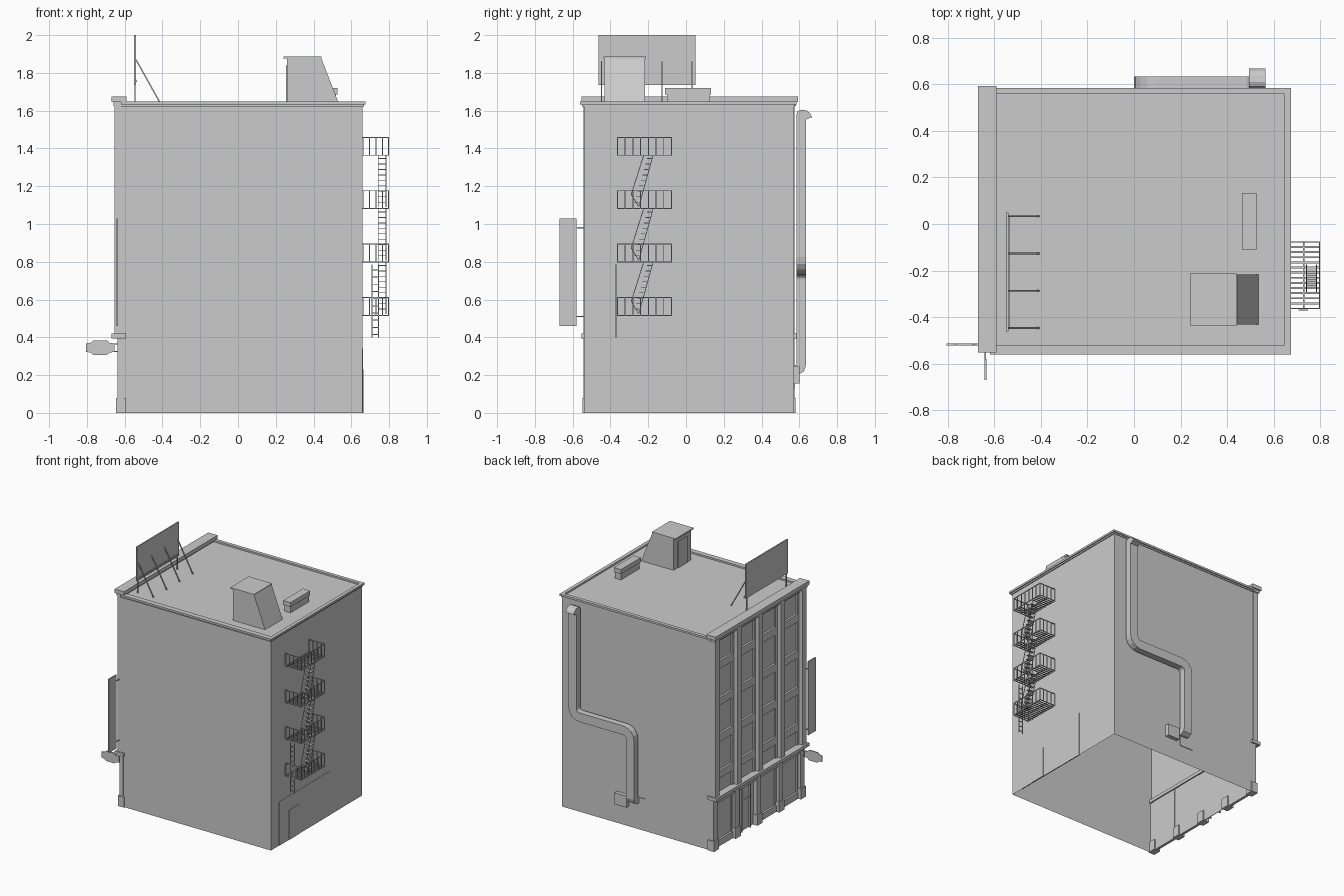
import bpy, bmesh, math
from mathutils import Vector

if "Cube" in bpy.data.objects:
    bpy.data.objects.remove(bpy.data.objects["Cube"])


def finish(name, bm):
    bmesh.ops.recalc_face_normals(bm, faces=bm.faces)
    me = bpy.data.meshes.new(name)
    bm.to_mesh(me)
    bm.free()
    ob = bpy.data.objects.new(name, me)
    bpy.context.collection.objects.link(ob)
    return ob


def add_box(bm, b):
    x0, x1, y0, y1, z0, z1 = b
    vs = bmesh.ops.create_cube(bm, size=1)["verts"]
    for v in vs:
        v.co = Vector((x1 if v.co.x > 0 else x0, y1 if v.co.y > 0 else y0, z1 if v.co.z > 0 else z0))


def boxes(name, items):
    bm = bmesh.new()
    for b in items:
        add_box(bm, b)
    return finish(name, bm)


def bars(name, segs, t):
    # square bars between pairs of points
    bm = bmesh.new()
    for a, b in segs:
        a, b = Vector(a), Vector(b)
        d = b - a
        q = d.to_track_quat('Z', 'Y')
        for v in bmesh.ops.create_cube(bm, size=1)["verts"]:
            v.co = (a + b) / 2 + q @ Vector((v.co.x * t, v.co.y * t, v.co.z * d.length))
    return finish(name, bm)


def prism(name, axis, pts, a, b):
    # outline in YZ (axis x) or XZ (axis y), extruded from a to b
    bm = bmesh.new()
    put = (lambda p, d: (d, p[0], p[1])) if axis == 'x' else (lambda p, d: (p[0], d, p[1]))
    lo = [bm.verts.new(put(p, a)) for p in pts]
    hi = [bm.verts.new(put(p, b)) for p in pts]
    bm.faces.new(lo)
    bm.faces.new(hi)
    n = len(pts)
    for i in range(n):
        bm.faces.new((lo[i], lo[(i + 1) % n], hi[(i + 1) % n], hi[i]))
    return finish(name, bm)


# Wall shell, open underneath and on the facade side
bm = bmesh.new()
add_box(bm, (-.62, .66, -.54, .572, 0, 1.635))
bm.normal_update()
bmesh.ops.delete(bm, geom=[f for f in bm.faces if f.normal.z < -.5 or f.normal.x < -.5], context='FACES')
finish("wall_shell", bm)

# Roof edge and facade cornice
def rim(o, i, z0, z1):
    return [(-.62, o, -.56 + .027 * i, -.52, z0, z1), (-.62, o, .558, .585 - .027 * i, z0, z1),
            (.648, o, -.52, .558, z0, z1)]
boxes("roof_edge", rim(.675, 0, 1.633, 1.648))
boxes("roof_edge_moulding", rim(.667, .3, 1.622, 1.633))
boxes("facade_cornice", [(-.67, -.59, -.553, .593, 1.645, 1.675), (-.66, -.6, -.545, .582, 1.625, 1.645)])
boxes("facade_ledge", [(-.67, -.593, -.553, .585, .395, .42)])

# Facade pilasters
W = .05
ys = [-.517 + i * .2665 for i in range(5)]
boxes("upper_pilasters", [(-.655, -.612, y - W / 2, y + W / 2, .42, 1.63) for y in ys])
boxes("lower_pilasters", [(-.637, -.605, y - W / 2, y + W / 2, 0, .395) for y in ys])
boxes("pilaster_bases", [(-.646, -.593, y - W / 2 - .007, y + W / 2 + .007, 0, .08) for y in ys])

# Facade bays: windows, spandrels, shopfronts
win, span, frame, shop, trim = [], [], [], [], []
for i in range(4):
    a, b = ys[i] + W / 2, ys[i + 1] - W / 2
    win.append((-.614, -.61, a, b, .41, 1.63))
    span.append((-.634, -.613, a, b, 1.60, 1.63))
    for k in range(4):
        z = .53 + k * .283
        span.append((-.63, -.613, a + .025, b - .025, z, z + .06))
    frame += [(-.626, -.613, a, a + .022, .42, 1.6), (-.626, -.613, b - .022, b, .42, 1.6)]
    shop.append((-.606, -.602, a, b, 0, .4))
    trim.append((-.628, -.605, a, b, .345, .395))
    if i == 2:
        trim += [(-.622, -.605, a + .05, a + .062, 0, .345), (-.622, -.605, b - .062, b - .05, 0, .345),
                 (-.618, -.605, a + .06, b - .06, .24, .255)]
    else:
        trim += [(-.622, -.605, a, b, 0, .05), (-.616, -.605, a, a + .015, .05, .345),
                 (-.616, -.605, b - .015, b, .05, .345)]
boxes("window_panels", win)
boxes("spandrels", span)
boxes("window_frames", frame)
boxes("shopfront_panels", shop)
boxes("shopfront_trim", trim)

# Right wall panel and side door
boxes("side_wall_panel", [(.655, .662, -.44, .19, 0, .34)])
boxes("side_door", [(.66, .665, -.32, -.2, 0, .23)])

# Rooftop billboard
boxes("billboard", [(-.55, -.54, -.463, .05, 1.735, 2.0)])
sy = [-.447 + i * .16 for i in range(4)]
bars("billboard_struts", [((-.54, y, 1.87), (-.41, y, 1.637)) for y in sy]
     + [((-.545, y, 1.74), (-.545, y, 1.637)) for y in (sy[0], sy[3])]
     + [((-.537, sy[0], 1.755), (-.537, sy[3], 1.755))], .007)

# Stair head and roof vent
prism("stair_head", 'y', [(.26, 1.635), (.26, 1.88), (.44, 1.88), (.535, 1.635)], -.432, -.218)
boxes("stair_head_roof", [(.24, .442, -.437, -.213, 1.876, 1.886)])
boxes("stair_head_door", [(.254, .262, -.38, -.27, 1.635, 1.84)])
boxes("roof_vent", [(.47, .52, -.1, .125, 1.635, 1.685), (.464, .526, -.11, .133, 1.685, 1.72)])

# Fire escape
Y0, Y1, X0, X1 = -.363, -.077, .66, .797
seg, slats, stairs, treads = [], [], [], []
for k in range(4):
    z = .515 + k * .283
    for h in (0, .095):
        seg += [((X0, Y0, z + h), (X1, Y0, z + h)), ((X1, Y0, z + h), (X1, Y1, z + h)),
                ((X1, Y1, z + h), (X0, Y1, z + h))]
    seg.append(((.73, Y0, z), (.73, Y1, z)))
    for j in range(8):
        y = Y0 + (Y1 - Y0) * j / 7
        seg.append(((X1, y, z), (X1, y, z + .095)))
    for j in range(4):
        x = X0 + .003 + (X1 - X0) * j / 4
        seg += [((x, y, z), (x, y, z + .095)) for y in (Y0, Y1)]
    for j in range(1, 13):
        y = Y0 + (Y1 - Y0) * j / 13
        hole = k > 0 and -.285 < y < -.165
        slats.append((X0, .735 if hole else X1, y - .004, y + .004, z - .002, z + .002))
    if k < 3:
        for x in (.742, .784):
            stairs += [((x, -.25, z + .01), (x, -.175, z + .28)), ((x, -.29, z + .075), (x, -.225, z + .28)),
                       ((x, -.25, z + .01), (x, -.29, z + .075))]
        for j in range(9):
            f = (j + .5) / 9
            y, zz = -.265 + .075 * f, z + .02 + .26 * f
            treads.append((.742, .784, y - .012, y + .012, zz - .002, zz + .002))
bars("fire_escape_railings", seg, .005)
boxes("fire_escape_slats", slats)
bars("fire_escape_stringers", stairs, .004)
boxes("fire_escape_treads", treads)
bars("drop_ladder", [((x, -.37, .4), (x, -.37, .785)) for x in (.71, .745)]
     + [((.71, -.37, .415 + i * .038), (.745, -.37, .415 + i * .038)) for i in range(10)], .005)

# Back duct with two rounded bends, hood and wall elbow
def arc(cx, cz, r, a0, a1, n=4):
    return [(cx + r * math.cos(math.radians(a0 + (a1 - a0) * i / n)),
             cz + r * math.sin(math.radians(a0 + (a1 - a0) * i / n))) for i in range(n + 1)]
prism("duct", 'y', [(.565, 1.53)] + arc(.47, .825, .095, 0, -90) + arc(.095, .705, .025, 90, 180)
      + [(.07, .3), (0, .3)] + arc(.095, .705, .095, 180, 90) + arc(.47, .825, .025, -90, 0)
      + [(.495, 1.53)], .585, .635)
prism("duct_hood", 'x', [(.585, 1.53), (.635, 1.53), (.635, 1.553), (.668, 1.566), (.658, 1.585),
                         (.64, 1.6), (.61, 1.605), (.592, 1.598), (.585, 1.58)], .495, .565)
prism("duct_elbow", 'x', [(.585, .3), (.635, .3), (.635, .25), (.625, .22), (.6, .205),
                          (.57, .205), (.57, .25), (.585, .255)], 0, .07)
boxes("wall_vent_box", [(.09, .19, .57, .602, .155, .245)])
boxes("wall_vent_plate", [(-.055, .06, .57, .577, .13, .25)])

# Blade sign on the corner
boxes("blade_sign", [(-.643, -.635, -.67, -.58, .46, 1.03)])
bars("blade_sign_brackets", [((-.639, -.58, z), (-.639, -.53, z)) for z in (.51, .98)], .006)

# Small shaped sign over the street
half = [(-.805, .022), (-.78, .026), (-.765, .039), (-.695, .039), (-.68, .026), (-.655, .022)]
prism("street_sign", 'y', [(x, .345 + h) for x, h in half] + [(x, .345 - h) for x, h in reversed(half)],
      -.523, -.513)
bars("street_sign_brackets", [((-.66, -.518, z), (-.63, -.518, z)) for z in (.325, .365)], .006)
